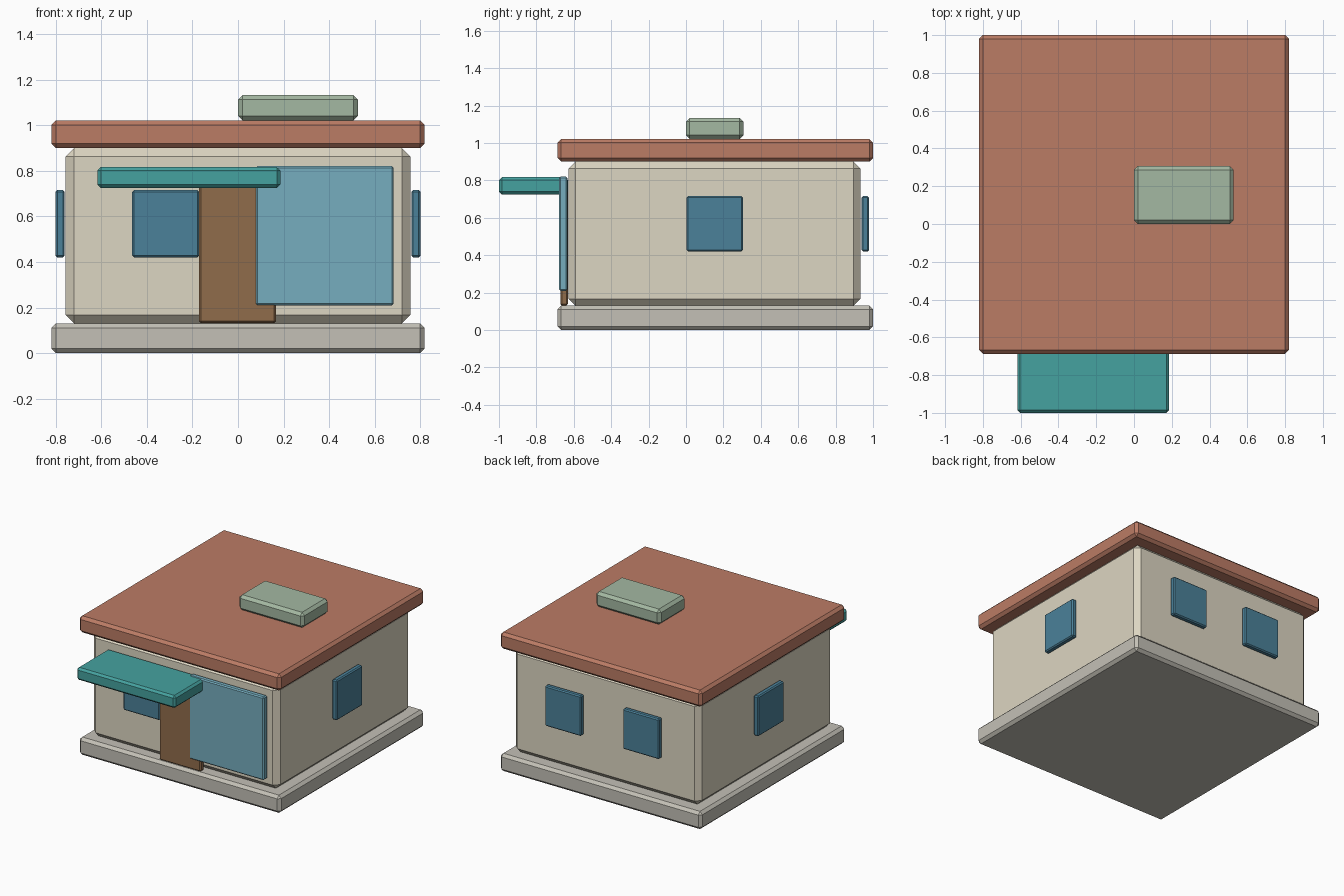
import bpy, bmesh

if "Cube" in bpy.data.objects:
    bpy.data.objects.remove(bpy.data.objects["Cube"])

def material(name, rgb):
    m = bpy.data.materials.new(name)
    m.diffuse_color = (*rgb, 1)
    m.use_nodes = True
    m.node_tree.nodes["Principled BSDF"].inputs["Base Color"].default_value = m.diffuse_color
    return m

STONE = material("stone", (0.55, 0.53, 0.47))
CREAM = material("cream", (0.72, 0.67, 0.54))
TERRACOTTA = material("terracotta", (0.50, 0.20, 0.13))
SAGE = material("sage", (0.37, 0.48, 0.36))
TEAL = material("teal", (0.06, 0.36, 0.35))
BROWN = material("brown", (0.28, 0.15, 0.07))
BLUE = material("window_blue", (0.07, 0.22, 0.32))
GLASS = material("glass_blue", (0.18, 0.42, 0.52))

def box(name, x, y, z, bevel, mat):
    """Chamfered box from (min, max) spans on each axis."""
    spans = (x, y, z)
    bm = bmesh.new()
    bmesh.ops.create_cube(bm, size=1)
    for v in bm.verts:
        v.co = [(s[0] + s[1]) / 2 + c * (s[1] - s[0]) for s, c in zip(spans, v.co)]
    bmesh.ops.bevel(bm, geom=bm.edges[:], offset=bevel, segments=1,
                    profile=0.5, affect='EDGES')
    bmesh.ops.recalc_face_normals(bm, faces=bm.faces[:])
    me = bpy.data.meshes.new(name)
    bm.to_mesh(me)
    bm.free()
    me.materials.append(mat)
    ob = bpy.data.objects.new(name, me)
    bpy.context.collection.objects.link(ob)
    return ob

# Main body
box("foundation", (-0.82, 0.82), (-0.687, 1.0), (0, 0.13), 0.02, STONE)
box("walls", (-0.758, 0.758), (-0.627, 0.933), (0.13, 0.9), 0.037, CREAM)
box("roof", (-0.82, 0.82), (-0.687, 1.0), (0.9, 1.022), 0.02, TERRACOTTA)
box("roof_vent", (0, 0.527), (0, 0.307), (1.022, 1.134), 0.02, SAGE)

# Shop front
box("door", (-0.171, 0.167), (-0.672, -0.631), (0.132, 0.745), 0.008, BROWN)
box("shop_window", (0.077, 0.684), (-0.678, -0.634), (0.209, 0.821), 0.008, GLASS)
box("awning", (-0.618, 0.186), (-1.0, -0.631), (0.725, 0.817), 0.015, TEAL)

# Small windows: one in front, two at the back, one on each side
WZ = (0.42, 0.716)
box("front_window", (-0.465, -0.17), (-0.672, -0.631), WZ, 0.008, BLUE)
for side, s in (("left", -1), ("right", 1)):
    box(f"back_window_{side}", sorted((s * 0.17, s * 0.465)), (0.939, 0.979), WZ, 0.008, BLUE)
    box(f"side_window_{side}", sorted((s * 0.762, s * 0.802)), (0.004, 0.304), WZ, 0.008, BLUE)
